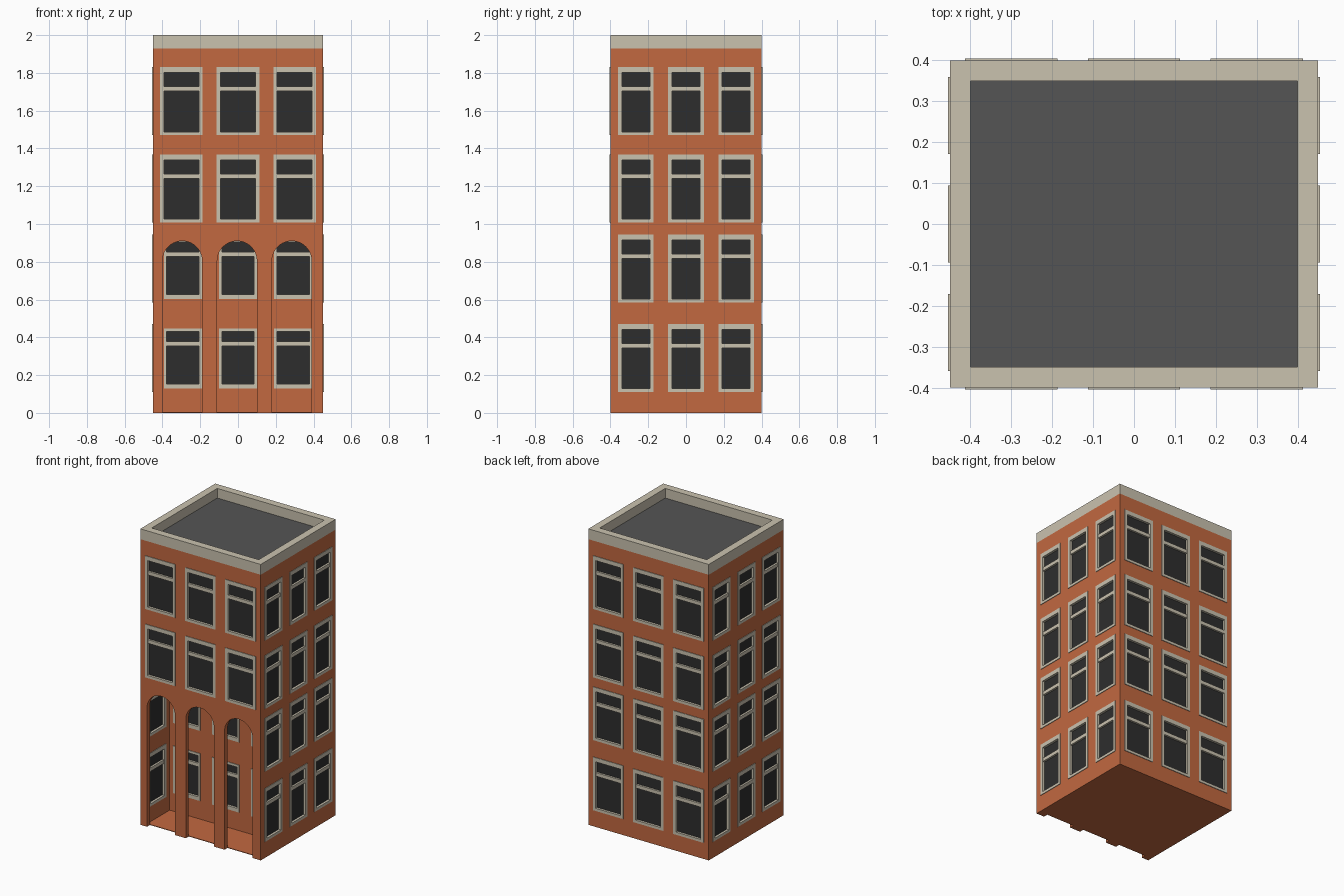
import bpy, bmesh, math
from mathutils import Matrix, Vector

if "Cube" in bpy.data.objects:
    bpy.data.objects.remove(bpy.data.objects["Cube"])


def material(name, rgb):
    m = bpy.data.materials.new(name)
    m.diffuse_color = (*rgb, 1)
    m.use_nodes = True
    m.node_tree.nodes["Principled BSDF"].inputs["Base Color"].default_value = m.diffuse_color
    return m


BRICK = material("brick_orange", (0.54, 0.14, 0.051))
STONE = material("pale_stone", (0.59, 0.54, 0.43))
GLASS = material("dark_glass", (0.027, 0.027, 0.027))
ROOF = material("roof_grey", (0.09, 0.09, 0.09))


def add_box(bm, lo, hi, M=Matrix()):
    lo, hi = Vector(lo), Vector(hi)
    mat = M @ Matrix.Translation((lo + hi) / 2) @ Matrix.Diagonal((*(hi - lo), 1))
    bmesh.ops.create_cube(bm, size=1, matrix=mat)


def finish(bm, name, mat):
    bmesh.ops.recalc_face_normals(bm, faces=bm.faces)
    me = bpy.data.meshes.new(name)
    bm.to_mesh(me)
    bm.free()
    ob = bpy.data.objects.new(name, me)
    bpy.context.collection.objects.link(ob)
    me.materials.append(mat)
    return ob


# Overall sizes
HX, HY, TOP = 0.45, 0.40, 1.93
T = 0.03                # wall thickness at the arcade
INNER_Y = -0.13         # wall behind the arcade
FLOORS = [0.11, 0.584, 1.008, 1.47]

frames, panes, pockets = bmesh.new(), bmesh.new(), bmesh.new()


def window(M, w, h, side, top, bottom, transom, through=False):
    """Window in local space: -y is outward, sill centre is the origin."""
    a, f, b = w / 2, -0.004, T + 0.004
    add_box(frames, (-a, f, 0), (-a + side, b, h), M)
    add_box(frames, (a - side, f, 0), (a, b, h), M)
    add_box(frames, (-a + side, f, 0), (a - side, b, bottom), M)
    add_box(frames, (-a + side, f, h - top), (a - side, b, h), M)
    add_box(frames, (-a + side, f + 0.003, transom - 0.012),
            (a - side, b - 0.003, transom + 0.012), M)
    e = 0.003
    add_box(panes, (-a + side - e, 0.012, bottom - e), (a - side + e, 0.018, h - top + e), M)
    add_box(pockets, (-a + side - e, -0.02, bottom - e),
            (a - side + e, 0.04 if through else 0.02, h - top + e), M)


def place(x, y, z, deg):
    return Matrix.Translation((x, y, z)) @ Matrix.Rotation(math.radians(deg), 4, 'Z')


for i, z in enumerate(FLOORS):
    for c in (-1, 0, 1):
        # back, and front above the arcade
        window(place(0.3 * c, HY, z, 180), 0.226, 0.36, 0.02, 0.028, 0.018, 0.246)
        if i >= 2:
            window(place(0.3 * c, -HY, z, 0), 0.226, 0.36, 0.02, 0.028, 0.018, 0.246)
        else:
            # smaller windows on the wall behind the arches
            window(place(0.292 * c, INNER_Y, z + 0.018, 0), 0.202, 0.32, 0.015, 0.017, 0.025, 0.238)
        # both sides
        for s in (-1, 1):
            window(place(s * HX, 0.265 * c, z, 90 * s), 0.188, 0.36, 0.02, 0.028, 0.018, 0.246,
                   through=(c == -1 and i < 2))

finish(frames, "window_frames", STONE)
finish(panes, "window_panes", GLASS)

# Cutters
pocket_cutter = finish(pockets, "window_pocket_cutter", BRICK)

bm = bmesh.new()
add_box(bm, (-HX + T, -HY + T, 0.004), (HX - T, INNER_Y, 0.96))
recess_cutter = finish(bm, "arcade_recess_cutter", BRICK)

bm = bmesh.new()
R, SPRING, N = 0.105, 0.805, 20
for cx in (-0.295, -0.005, 0.285):
    pts = [(cx - R, -0.02), (cx + R, -0.02)]
    pts += [(cx + R * math.cos(math.pi * k / N), SPRING + R * math.sin(math.pi * k / N))
            for k in range(N + 1)]
    face = bm.faces.new([bm.verts.new((x, -HY - 0.05, z)) for x, z in pts])
    ext = bmesh.ops.extrude_face_region(bm, geom=[face])
    bmesh.ops.translate(bm, vec=(0, 0.05 + T + 0.001, 0),
                        verts=[g for g in ext['geom'] if isinstance(g, bmesh.types.BMVert)])
arch_cutter = finish(bm, "arch_cutter", BRICK)

# Brick body with arcade and window openings
bm = bmesh.new()
add_box(bm, (-HX, -HY, 0), (HX, HY, TOP))
body = finish(bm, "brick_body", BRICK)
for cutter in (recess_cutter, arch_cutter, pocket_cutter):
    mod = body.modifiers.new(cutter.name, 'BOOLEAN')
    mod.operation = 'DIFFERENCE'
    mod.solver = 'EXACT'
    mod.object = cutter
    cutter.hide_render = True
    cutter.hide_set(True)

# Parapet ring
bm = bmesh.new()
P = 0.05
for s in (-1, 1):
    xs = sorted((s * HX, s * (HX - P)))
    ys = sorted((s * HY, s * (HY - P)))
    add_box(bm, (xs[0], -HY, TOP), (xs[1], HY, 2.0))
    add_box(bm, (-HX + P, ys[0], TOP), (HX - P, ys[1], 2.0))
finish(bm, "parapet", STONE)

# Flat roof
bm = bmesh.new()
add_box(bm, (-HX + P, -HY + P, TOP), (HX - P, HY - P, TOP + 0.005))
finish(bm, "flat_roof", ROOF)
